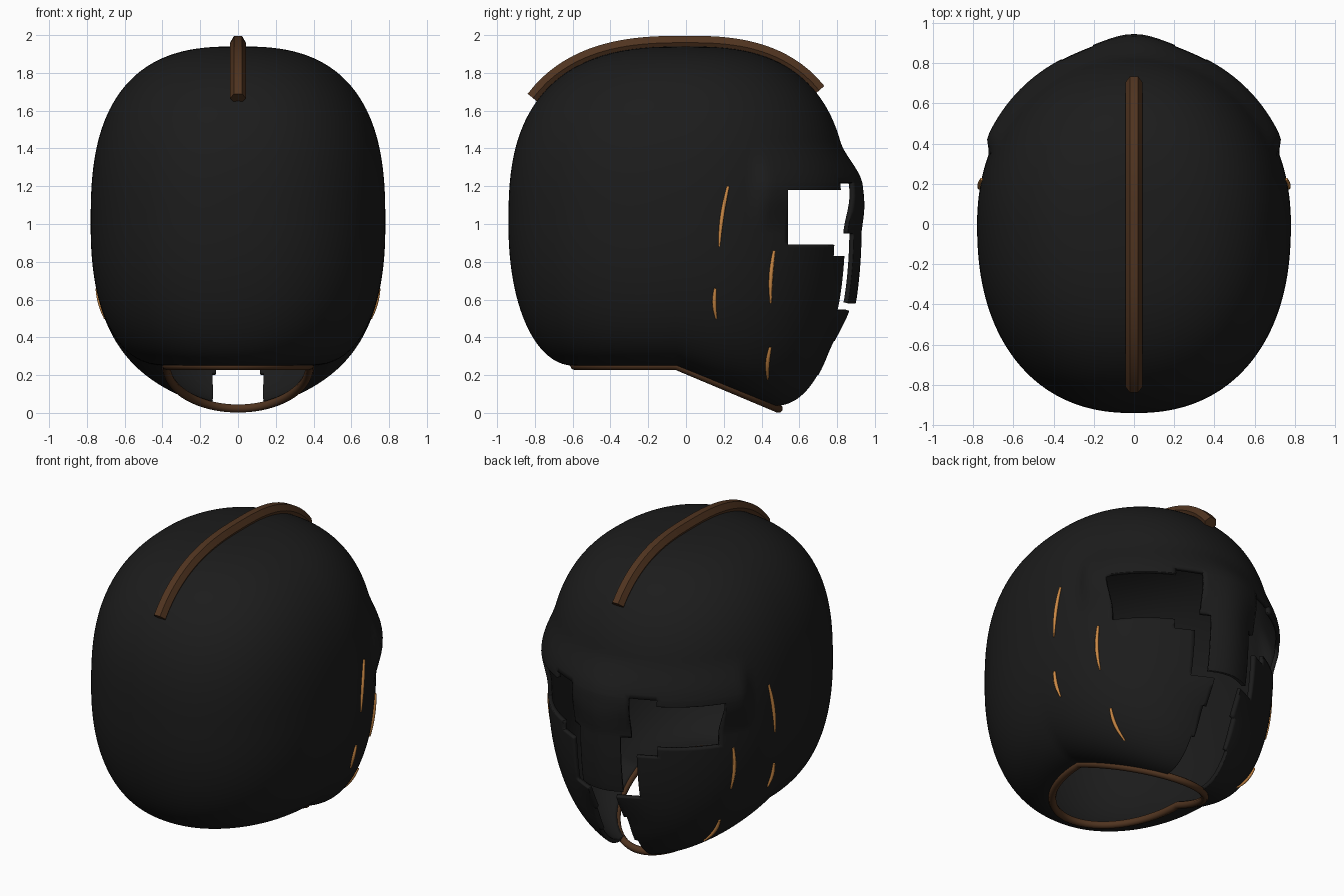
import bpy, bmesh, math
from mathutils import Vector
from mathutils.bvhtree import BVHTree

if "Cube" in bpy.data.objects:
    bpy.data.objects.remove(bpy.data.objects["Cube"], do_unlink=True)


def material(name, rgb):
    m = bpy.data.materials.new(name)
    m.use_nodes = True
    m.diffuse_color = (*rgb, 1)
    bsdf = m.node_tree.nodes["Principled BSDF"]
    bsdf.inputs["Base Color"].default_value = (*rgb, 1)
    bsdf.inputs["Roughness"].default_value = 0.6
    return m


BLACK = material("black iron", (0.0115, 0.0115, 0.0115))
BROWN = material("brown leather", (0.08, 0.034, 0.014))
ORANGE = material("orange scratch", (0.60, 0.25, 0.06))
COLS, ROWS = 160, 56
WIDTH, BACK, FRONT, MID = 0.78, 0.94, 0.86, 1.0


def step(a, b, t):
    t = max(0.0, min(1.0, (t - a) / (b - a)))
    return t * t * (3 - 2 * t)


def equator(a):
    c, s = math.cos(a), math.sin(a)
    length, k = (FRONT, 2 / 2.1) if s > 0 else (BACK, 2 / 2.28)
    return Vector((WIDTH * math.copysign(abs(c)**k, c), length * math.copysign(abs(s)**k, s), MID))


def rim(a):
    y = -0.05 + 0.54 * math.sin(a)
    return Vector((0.38 * math.cos(a), y, 0.25 - 0.42 * max(0.0, y + 0.05)))


def shell_point(a, t):
    """t runs from 1 at the crown through 0 at the widest level to -1 at the rim."""
    e = equator(a)
    c, s = max(0.0, math.cos(abs(t) * math.pi / 2)), math.sin(abs(t) * math.pi / 2)
    if t >= 0:
        k = 2 / 2.68
        p = Vector((e.x * c**k, e.y * c**k, MID + 0.94 * s**k))
    else:
        r, k = rim(a), 2 / (2.12 + 0.2 * math.cos(a)**2)
        p = r + (e - r) * c**k
        p.z = MID + (r.z - MID) * s**k
    # brow ridge and the raised nose guard
    if p.y > 0:
        upper = 1 - step(1.2, 1.44, p.z)
        brow = 0.043 * upper * step(0.95, 1.18, p.z) * step(0.34, 0.42, p.y)
        nose = 0.07 * upper * step(0.3, 0.6, p.z) * math.exp(-(p.x / 0.18) ** 2)
        nose *= 1 - 0.45 * step(1.0, 1.2, p.z)
        n = Vector((e.x / WIDTH**2, e.y / FRONT**2, 0)).normalized()
        p += n * (brow + nose)
    return p


# Face opening: steps of (low z, high z, inner |x|, outer |x|)
NOSE_TOP, NOSE_LOW = 0.205, 0.145
SLITS = [(0.95, 1.18, NOSE_TOP, 0.40), (1.18, 1.22, NOSE_TOP, 0.36), (0.83, 0.95, NOSE_LOW, 0.34),
         (0.58, 0.83, NOSE_LOW, 0.23), (0.54, 0.58, 0.0, 0.23), (0.38, 0.54, 0.0, 0.10),
         (0.20, 0.38, 0.0, 0.12), (-0.1, 0.20, 0.0, 0.14)]
EYE_LOW, EYE_HIGH, EYE_Y = 0.89, 1.18, 0.54


def is_open(c):
    if c.y < 0.3:
        return False
    nose = NOSE_TOP if c.z > 0.95 else NOSE_LOW
    if EYE_LOW < c.z < EYE_HIGH and c.y > EYE_Y and abs(c.x) > nose:
        return True
    return any(lo < c.z < hi and i < abs(c.x) < o for lo, hi, i, o in SLITS)


def build_shell():
    bm = bmesh.new()
    rings = []
    for r in range(2 * ROWS + 1):
        t = 1 - r / ROWS
        rings.append([bm.verts.new(shell_point(2 * math.pi * i / COLS, t)) for i in range(COLS)])
    for up, low in zip(rings, rings[1:]):
        for i in range(COLS):
            j = (i + 1) % COLS
            bm.faces.new((up[i], low[i], low[j], up[j]))
    bmesh.ops.remove_doubles(bm, verts=bm.verts[:], dist=0.0005)
    bmesh.ops.recalc_face_normals(bm, faces=bm.faces[:])
    tree = BVHTree.FromBMesh(bm)

    # score crisp edges for the opening, then remove the faces inside it
    planes = {("z", EYE_LOW), ("y", EYE_Y)}
    for lo, hi, i, o in SLITS:
        planes |= {("z", lo), ("z", hi), ("x", i), ("x", -i), ("x", o), ("x", -o)}
    for axis, d in sorted(planes):
        n = Vector([axis == k for k in "xyz"])
        faces = [f for f in bm.faces if f.calc_center_median().y > 0.3 and f.calc_center_median().z < 1.35]
        geom = set(faces)
        for f in faces:
            geom.update(f.edges)
            geom.update(f.verts)
        bmesh.ops.bisect_plane(bm, geom=list(geom), dist=0.00001, plane_co=n * d, plane_no=n)
    gone = [f for f in bm.faces if is_open(f.calc_center_median())]
    bmesh.ops.delete(bm, geom=gone, context="FACES")

    mesh = bpy.data.meshes.new("helmet_shell")
    bm.to_mesh(mesh)
    bm.free()
    ob = bpy.data.objects.new("helmet_shell", mesh)
    bpy.context.collection.objects.link(ob)
    mesh.materials.append(BLACK)
    solid = ob.modifiers.new("thickness", "SOLIDIFY")
    solid.thickness, solid.offset = 0.025, -1
    smooth(ob)
    return tree


def smooth(ob):
    bpy.ops.object.select_all(action="DESELECT")
    ob.select_set(True)
    bpy.context.view_layer.objects.active = ob
    bpy.ops.object.shade_smooth_by_angle(angle=math.radians(50))


def tube(name, points, radius, mat, closed=False, taper=None, res=2):
    cu = bpy.data.curves.new(name, "CURVE")
    cu.dimensions = "3D"
    cu.bevel_depth, cu.bevel_resolution, cu.use_fill_caps = radius, res, True
    sp = cu.splines.new("POLY")
    sp.points.add(len(points) - 1)
    for i, p in enumerate(points):
        sp.points[i].co = (*p, 1)
        sp.points[i].radius = taper(i / (len(points) - 1)) if taper else 1
    sp.use_cyclic_u = closed
    ob = bpy.data.objects.new(name, cu)
    bpy.context.collection.objects.link(ob)
    cu.materials.append(mat)
    bpy.ops.object.select_all(action="DESELECT")
    ob.select_set(True)
    bpy.context.view_layer.objects.active = ob
    bpy.ops.object.convert(target="MESH")
    smooth(bpy.context.object)


tree = build_shell()

# leather edging around the neck
tube("neck_rim", [rim(2 * math.pi * i / 96) for i in range(96)], 0.023, BROWN, closed=True)

# crest strip over the crown
crest = []
for i in range(41):
    y = -0.81 + 1.515 * i / 40
    u = abs(y) / (0.88 if y > 0 else 0.97)
    crest.append((0, y, MID + 0.96 * (1 - u**2.65) ** (1 / 2.65)))
tube("crest", crest, 0.042, BROWN, res=1)

# scratches on both cheeks, laid on the shell: (y, z) start, (y, z) end
SCRATCHES = [((0.222, 1.2), (0.175, 0.88)), ((0.465, 0.86), (0.447, 0.58)),
             ((0.155, 0.66), (0.16, 0.5)), ((0.445, 0.35), (0.432, 0.18))]
for n, (a, b) in enumerate(SCRATCHES):
    for side, label in ((1, "left"), (-1, "right")):
        pts = []
        for i in range(13):
            t = i / 12
            y, z = a[0] + (b[0] - a[0]) * t, a[1] + (b[1] - a[1]) * t
            y -= 0.008 * math.sin(math.pi * t)
            hit, normal = tree.ray_cast(Vector((2 * side, y, z)), Vector((-side, 0, 0)))[:2]
            if hit:
                pts.append(hit + normal * 0.004)
        tube(f"scratch_{label}_{n + 1}", pts, 0.0125, ORANGE,
             taper=lambda t: 0.6 + 0.4 * math.sin(math.pi * t) - 0.2 * t)
